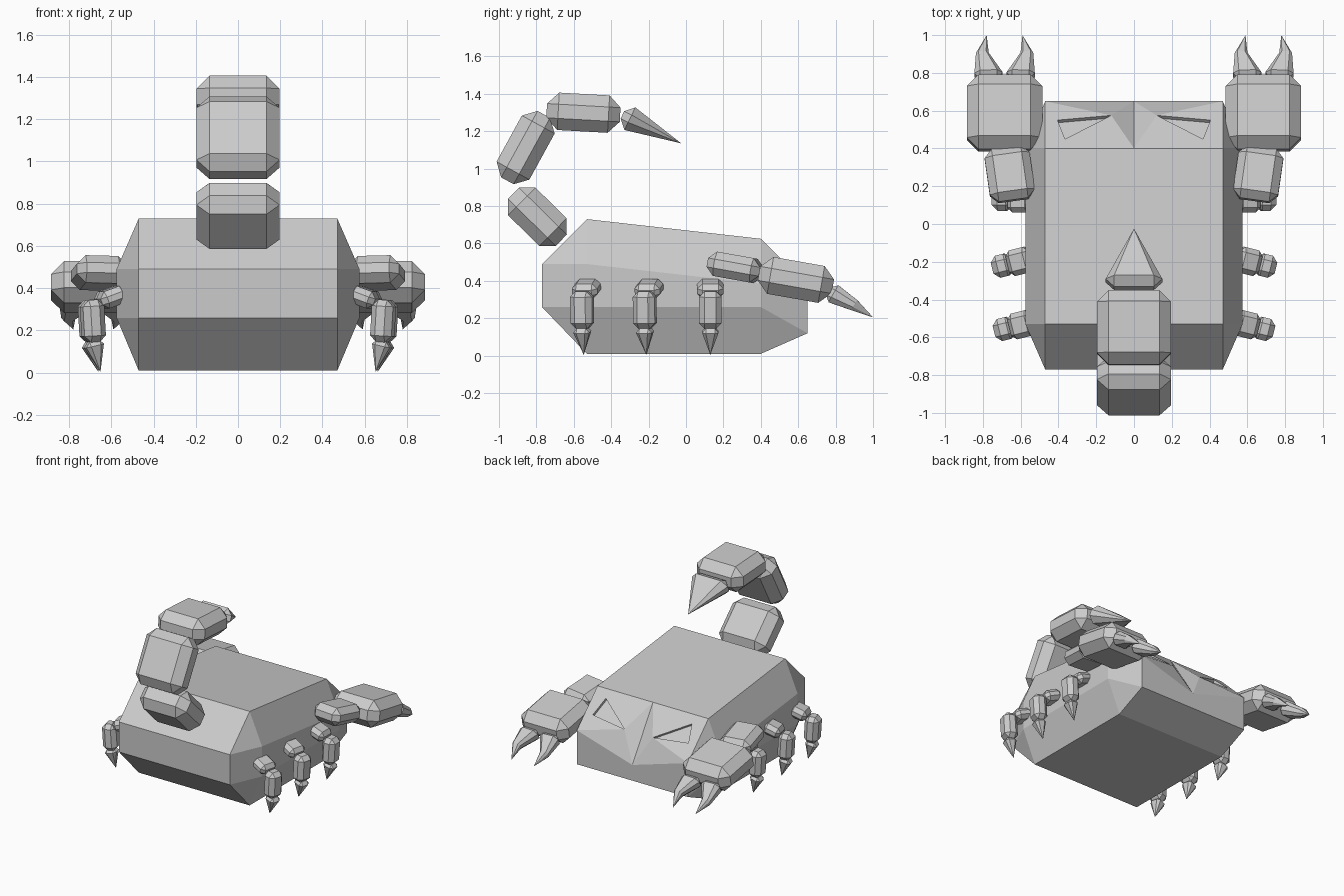
import bpy, bmesh, math
from mathutils import Vector

if "Cube" in bpy.data.objects:
    bpy.data.objects.remove(bpy.data.objects["Cube"])

grey = bpy.data.materials.new("stone_grey")
grey.diffuse_color = (0.6, 0.6, 0.6, 1)
grey.use_nodes = True
grey.node_tree.nodes["Principled BSDF"].inputs["Base Color"].default_value = grey.diffuse_color


def finish(name, bm):
    bmesh.ops.remove_doubles(bm, verts=bm.verts, dist=0.0005)
    bmesh.ops.dissolve_degenerate(bm, edges=bm.edges, dist=0.0001)
    bmesh.ops.recalc_face_normals(bm, faces=bm.faces)
    me = bpy.data.meshes.new(name)
    bm.to_mesh(me)
    bm.free()
    me.materials.append(grey)
    ob = bpy.data.objects.new(name, me)
    bpy.context.collection.objects.link(ob)
    return ob


def loft(name, sections, side):
    """Skin 8-point sections (centre, half width, half thickness, flat width, flat thickness)."""
    axis = (Vector(sections[-1][0]) - Vector(sections[0][0])).normalized()
    up = axis.cross(Vector(side)).normalized()
    u = up.cross(axis).normalized()
    bm = bmesh.new()
    rings = []
    for c, w, t, kw, kt in sections:
        pts = [(w, -kt), (w, kt), (kw, t), (-kw, t), (-w, kt), (-w, -kt), (-kw, -t), (kw, -t)]
        rings.append([bm.verts.new(Vector(c) + u * a + up * b) for a, b in pts])
    for r0, r1 in zip(rings, rings[1:]):
        for i in range(8):
            j = (i + 1) % 8
            bm.faces.new((r0[i], r0[j], r1[j], r1[i]))
    for ring, sec in ((rings[0], sections[0]), (rings[-1], sections[-1])):
        if sec[1] > 0:
            bm.faces.new(ring)
    return finish(name, bm)


def block(name, p0, p1, w, t, bevel, side=(1, 0, 0)):
    """Chamfered box running from p0 to p1."""
    p0, p1 = Vector(p0), Vector(p1)
    step = (p1 - p0).normalized() * bevel
    kw, kt = w - bevel, t - bevel
    end = (kw, kt, kw, kt)
    mid = (w, t, kw, kt)
    return loft(name, [(p0, *end), (p0 + step, *mid), (p1 - step, *mid), (p1, *end)], side)


def spike(name, base, ring, tip, w, t, bevel, side=(1, 0, 0), bend=None):
    """Chamfered base drawn out to a point, optionally through a bend."""
    kw, kt = w - bevel, t - bevel
    secs = [(base, kw, kt, kw, kt), (ring, w, t, kw, kt)]
    if bend:
        secs.append((bend, w * .45, t * .6, kw * .45, kt * .6))
    return loft(name, secs + [(tip, 0, 0, 0, 0)], side)


# Body: chamfered block with sunken, slanted eyes on the sloping face
profile = {"T": (.40, .625), "B": (.65, .38), "F": (.65, .12), "G": (.40, .01),
           "H": (-.53, .01), "K": (-.77, .26), "L": (-.77, .49), "M": (-.53, .73)}
P = {}
for k, (y, z) in profile.items():
    P[k] = (.47, y, z)
    P[k + "0"] = (0, y, z)
P["B0"] = (0, .65, .24)
P.update(S1=(.575, .40, .385), S2=(.575, .40, .26), S3=(.575, -.53, .26), S4=(.575, -.53, .49))
for k, (x, y) in {"E1": (.405, .55), "E2": (.12, .575), "E3": (.365, .45)}.items():
    z = .625 - (y - .4) * .98
    P[k] = (x, y, z)
    P[k + "i"] = (x, y - .014, z - .014)
faces = ["S1 S2 S3 S4", "T B S1", "T S1 S4 M", "M S4 L", "L S4 S3 K", "K S3 H",
         "H S3 S2 G", "G S2 F", "B F S2 S1",
         "T0 T E3", "T B E1", "T E1 E3", "B B0 E2", "B E2 E1", "B0 T0 E2", "T0 E3 E2",
         "E1 E2 E2i E1i", "E2 E3 E3i E2i", "E3 E1 E1i E3i", "E1i E2i E3i"]
faces += [f"{a} {b} {b}0 {a}0" for a, b in ("BF", "FG", "GH", "HK", "KL", "LM", "MT")]
bm = bmesh.new()
for s in (1, -1):
    V = {k: bm.verts.new((s * x, y, z)) for k, (x, y, z) in P.items()}
    for f in faces:
        bm.faces.new([V[k] for k in f.split()])
finish("body", bm)

# Tail: three segments curling forward, then the stinger
block("tail_lower", (0, -.667, .617), (0, -.922, .868), .197, .104, .062)
block("tail_middle", (0, -.955, .935), (0, -.76, 1.29), .197, .1, .062)
block("tail_upper", (0, -.745, 1.31), (0, -.352, 1.288), .197, .1, .062)
spike("stinger", (0, -.34, 1.287), (0, -.30, 1.267), (0, -.025, 1.135), .15, .067, .045)

for s, label in ((1, "right"), (-1, "left")):
    # Claw arm, palm and two pincers
    block(f"{label}_arm", (s * .638, .125, .497), (s * .678, .402, .447), .12, .066, .042)
    block(f"{label}_palm", (s * .685, .39, .44), (s * .685, .785, .37), .2, .1, .062)
    for q, part in ((1, "outer"), (-1, "inner")):
        spike(f"{label}_{part}_pincer",
              (s * (.685 + q * .085), .76, .345), (s * (.685 + q * .085), .79, .33),
              (s * (.685 + q * .095), 1.0, .205), .075, .052, .03,
              bend=(s * (.685 + q * .118), .9, .27))

    # Three legs, the rear two swept backwards
    for y, angle, part in ((.13, 0, "front"), (-.22, -14, "middle"), (-.555, -14, "rear")):
        a = math.radians(angle)
        across = (-s * math.sin(a), math.cos(a), 0)
        cx = .685 if part == "rear" else .695

        def at(r, z):
            return (s * (cx + r * math.cos(a)), y + r * math.sin(a), z)

        block(f"{label}_{part}_upper_leg", at(-.155, .38), at(-.03, .335), .07, .042, .027, across)
        block(f"{label}_{part}_lower_leg", at(.008, .345), at(-.004, .145), .06, .052, .03, across)
        spike(f"{label}_{part}_foot", at(0, .15), at(-.003, .128), at(-.035, .004),
              .044, .044, .02, across)
